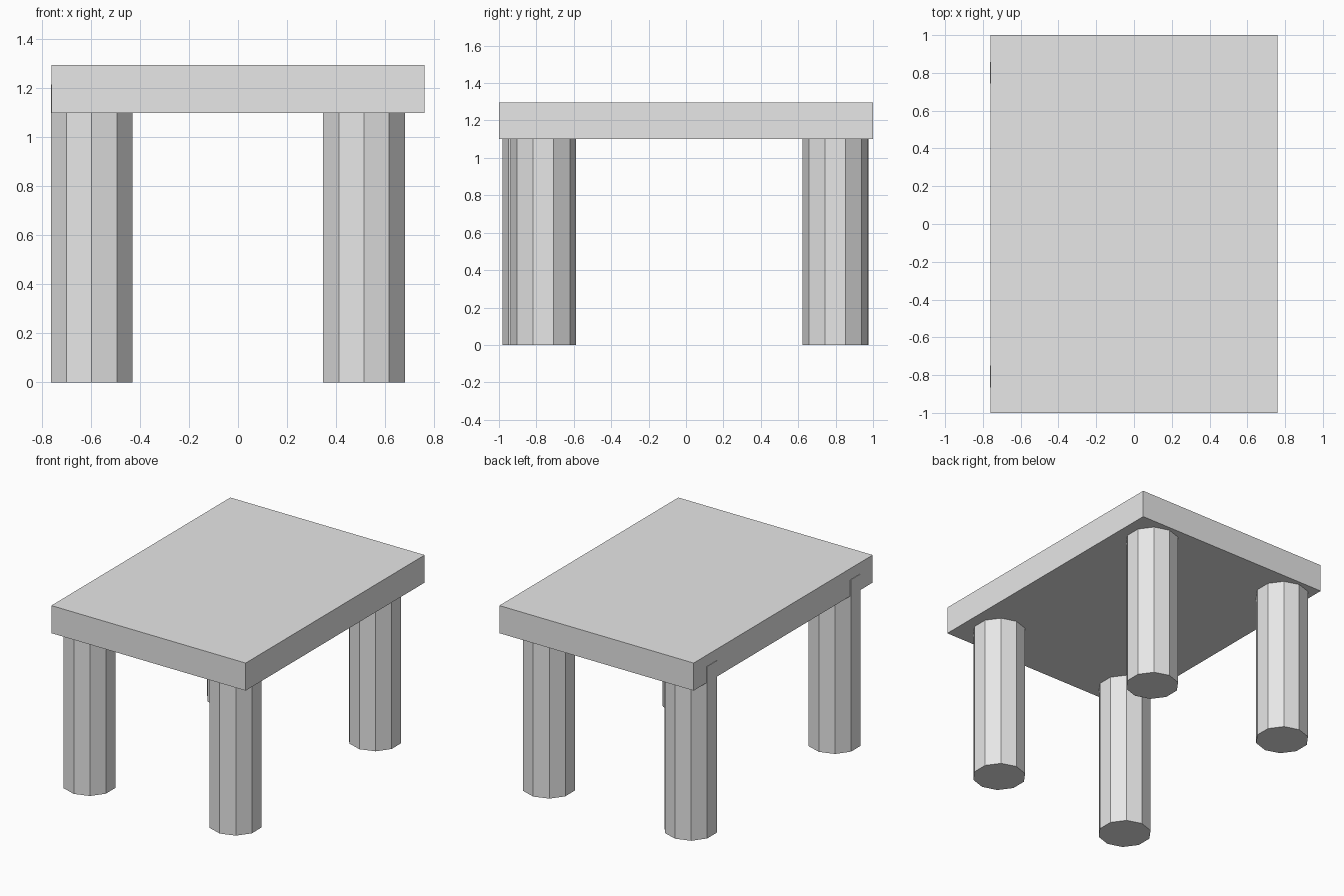
import bpy
import math

if "Cube" in bpy.data.objects:
    bpy.data.objects.remove(bpy.data.objects["Cube"])

grey = bpy.data.materials.new("light_grey")
grey.diffuse_color = (0.8, 0.8, 0.8, 1.0)
grey.use_nodes = True
grey.node_tree.nodes["Principled BSDF"].inputs["Base Color"].default_value = grey.diffuse_color

TOP_Z, UNDERSIDE_Z = 1.295, 1.10
LEG_TOP_Z, LEG_RADIUS = 1.215, 0.175


def finish(name):
    obj = bpy.context.object
    obj.name = name
    obj.data.materials.append(grey)
    return obj


# Thick rectangular slab
bpy.ops.mesh.primitive_cube_add(size=1, location=(0, 0, (TOP_Z + UNDERSIDE_Z) / 2))
slab = finish("table_top")
slab.scale = (1.52, 2.0, TOP_Z - UNDERSIDE_Z)

# Ten-sided legs, set slightly unevenly and running up into the slab
legs = {
    "front_left_leg": (-0.597, -0.807),
    "front_right_leg": (0.514, -0.763),
    "back_left_leg": (-0.597, 0.80),
    "back_right_leg": (0.514, 0.798),
}
for name, (x, y) in legs.items():
    # a corner points straight to the front, so a flat face points sideways
    bpy.ops.mesh.primitive_cylinder_add(
        vertices=10, radius=LEG_RADIUS, depth=LEG_TOP_Z,
        location=(x, y, LEG_TOP_Z / 2))
    finish(name)
